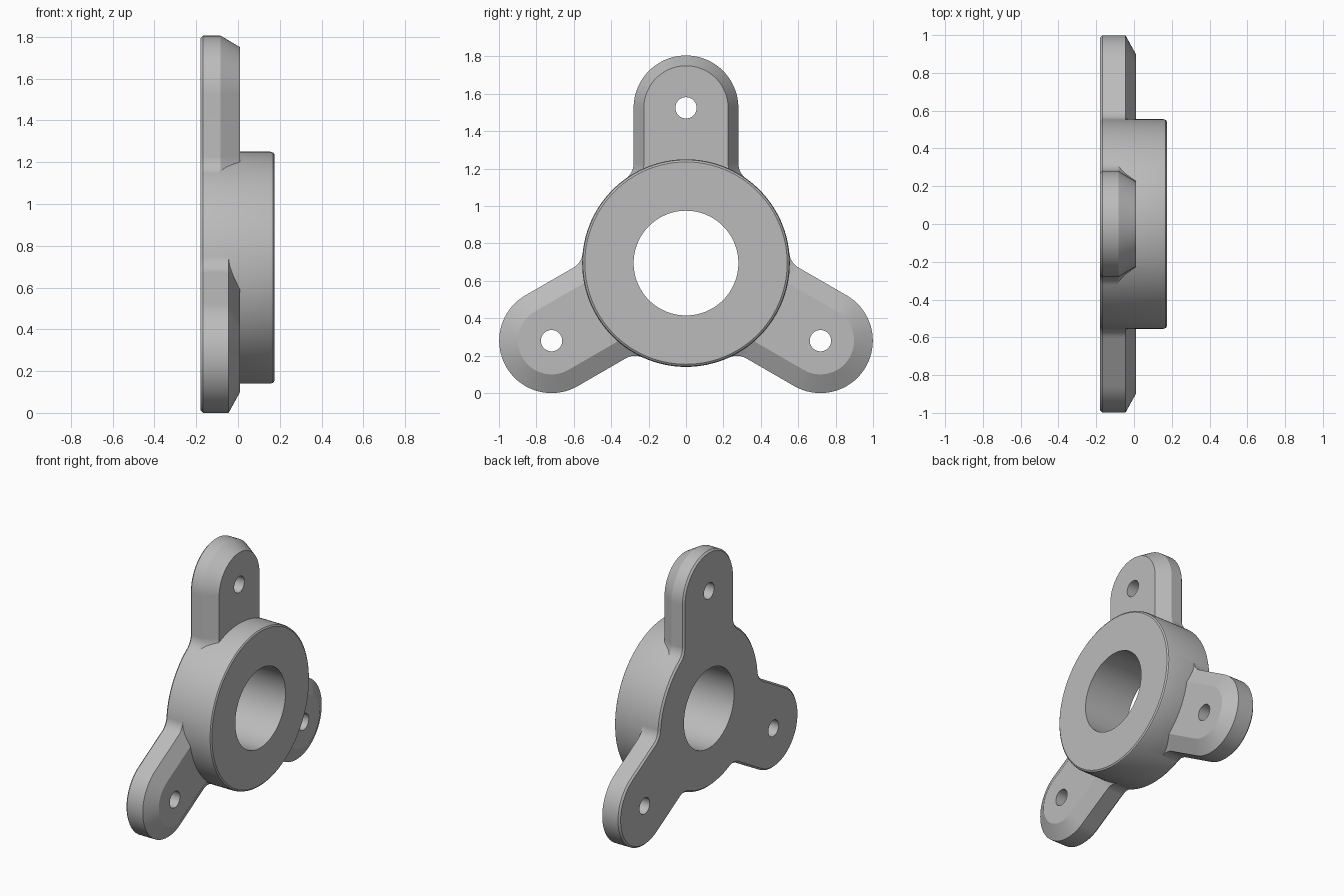
import bpy, bmesh, math
from mathutils import Matrix, Vector

if "Cube" in bpy.data.objects:
    bpy.data.objects.remove(bpy.data.objects["Cube"], do_unlink=True)

CENTRE_Z = 0.695                      # height of the hub axis, which runs along x
HUB_R, BORE_R = 0.555, 0.28
LUG_R, LUG_DIST, HOLE_R = 0.28, 0.83, 0.057
FILLET = 0.1
BACK, LUG_FRONT, HUB_FRONT = -0.18, 0.01, 0.175

metal = bpy.data.materials.new("grey metal")
metal.use_nodes = True
colour = (0.5, 0.5, 0.5, 1)
metal.diffuse_color = colour
metal.node_tree.nodes["Principled BSDF"].inputs["Base Color"].default_value = colour


def loft(name, sections):
    """Solid through matching closed rings of (x, y, z) points."""
    bm = bmesh.new()
    rings = [[bm.verts.new(p) for p in ring] for ring in sections]
    n = len(rings[0])
    for a, b in zip(rings, rings[1:]):
        for i in range(n):
            j = (i + 1) % n
            bm.faces.new((a[i], a[j], b[j], b[i]))
    bm.faces.new(rings[0])
    bm.faces.new(rings[-1])
    bmesh.ops.recalc_face_normals(bm, faces=bm.faces)
    mesh = bpy.data.meshes.new(name)
    bm.to_mesh(mesh)
    bm.free()
    obj = bpy.data.objects.new(name, mesh)
    bpy.context.collection.objects.link(obj)
    mesh.materials.append(metal)
    return obj


def circle(x, r, n, dist=0):
    return [(x, r * math.cos(math.tau * i / n), dist + r * math.sin(math.tau * i / n))
            for i in range(n)]


def lug_ring(x, inset):
    """Upright lug outline with rounded tip and concave fillets into the hub."""
    cy = LUG_R + FILLET
    cz = math.sqrt((HUB_R + FILLET) ** 2 - cy ** 2)
    sweep = math.atan2(cz, cy)
    r = FILLET + inset
    # half outline: fillet from hub to side, then the tip arc
    half = []
    for i in range(13):
        a = math.pi + sweep * (1 - i / 12)
        half.append((cy + r * math.cos(a), cz + r * math.sin(a)))
    for i in range(24):
        a = math.pi / 2 * i / 24
        half.append(((LUG_R - inset) * math.cos(a),
                     LUG_DIST + (LUG_R - inset) * math.sin(a)))
    tip = [(0, LUG_DIST + LUG_R - inset)]
    outline = half + tip + [(-y, z) for y, z in reversed(half)]
    return [(x, y, z) for y, z in outline]


def place(obj, degrees):
    obj.data.transform(Matrix.Translation((0, 0, CENTRE_Z))
                       @ Matrix.Rotation(math.radians(degrees), 4, 'X'))


def combine(target, tool, operation):
    mod = target.modifiers.new(operation, 'BOOLEAN')
    mod.operation = operation
    mod.solver = 'EXACT'
    mod.object = tool
    bpy.context.view_layer.objects.active = target
    bpy.ops.object.modifier_apply(modifier=mod.name)
    bpy.data.objects.remove(tool, do_unlink=True)


# Round hub with softened rims
hub_profile = [(BACK, HUB_R - 0.012), (BACK + 0.012, HUB_R), (0.155, HUB_R),
               (0.168, HUB_R - 0.004), (HUB_FRONT, HUB_R - 0.014)]
flange = loft("three_lug_flange", [circle(x, r, 120) for x, r in hub_profile])
place(flange, 0)

# Three lugs: the upper one has a narrower, deeper chamfer
for angle, inset, chamfer_x in ((0, 0.055, -0.083), (120, 0.1, -0.045), (240, 0.1, -0.045)):
    lug = loft("lug", [lug_ring(BACK, 0.012), lug_ring(BACK + 0.012, 0),
                       lug_ring(chamfer_x, 0), lug_ring(LUG_FRONT, inset)])
    place(lug, angle)
    combine(flange, lug, 'UNION')

# Centre bore and bolt holes
bore = loft("bore_cutter", [circle(-0.5, BORE_R, 96), circle(0.5, BORE_R, 96)])
place(bore, 0)
combine(flange, bore, 'DIFFERENCE')
for angle in (0, 120, 240):
    hole = loft("hole_cutter", [circle(x, HOLE_R, 40, LUG_DIST) for x in (-0.5, 0.5)])
    place(hole, angle)
    combine(flange, hole, 'DIFFERENCE')

# Smooth curved walls, crisp edges
bpy.ops.object.select_all(action='DESELECT')
flange.select_set(True)
bpy.context.view_layer.objects.active = flange
bpy.ops.object.shade_smooth_by_angle(angle=math.radians(22))
